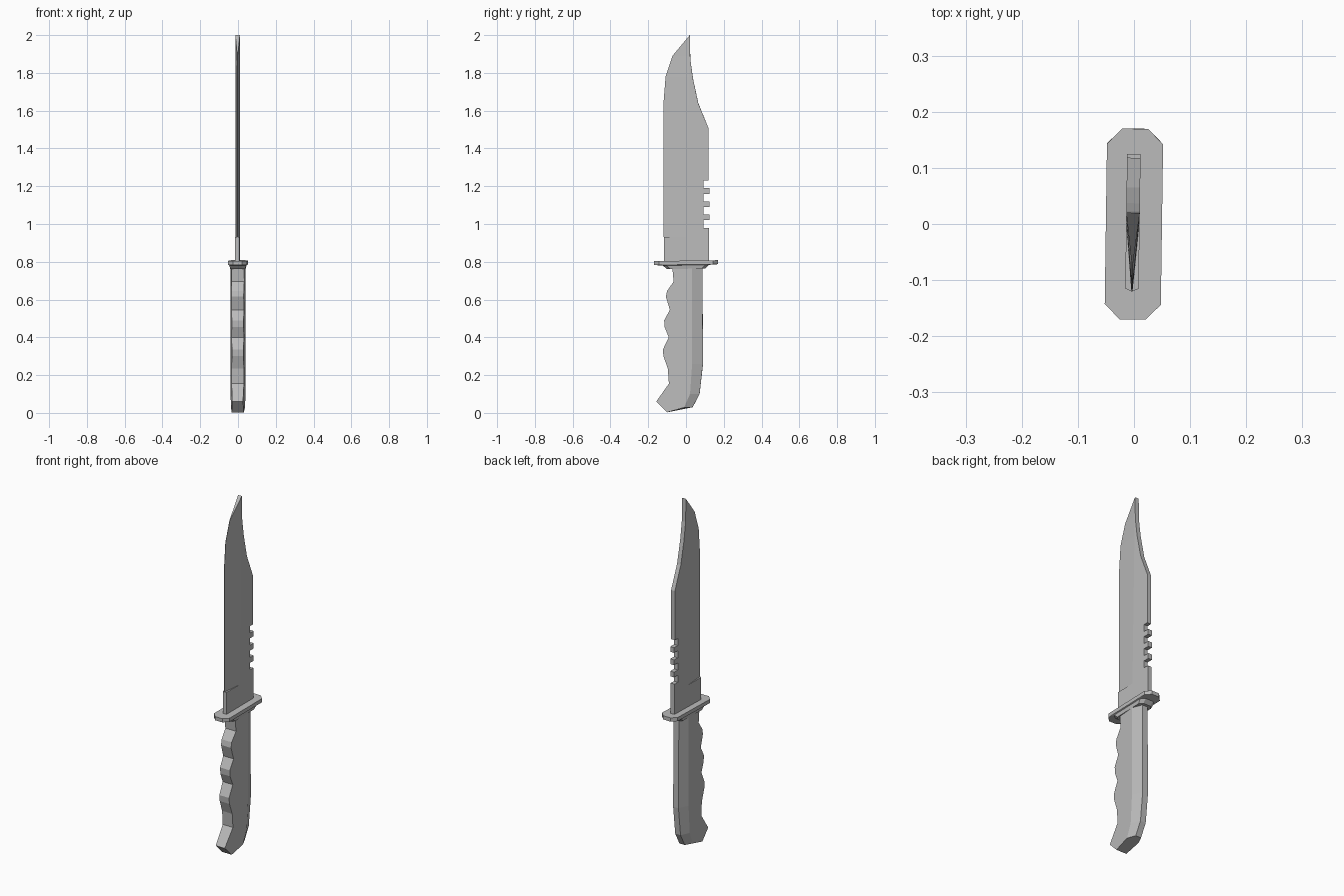
import bpy, bmesh

if "Cube" in bpy.data.objects:
    bpy.data.objects.remove(bpy.data.objects["Cube"], do_unlink=True)

steel = bpy.data.materials.new("plain grey")
steel.use_nodes = True
GREY = (0.5, 0.5, 0.5, 1)
steel.diffuse_color = GREY
steel.node_tree.nodes["Principled BSDF"].inputs["Base Color"].default_value = GREY

TWIST = 0.014


def add_face(bm, pts):
    pts = [p for i, p in enumerate(pts) if p not in pts[:i]]
    if len(pts) > 2:
        bm.faces.new([bm.verts.new(p) for p in pts])


def flip(p):
    return (-p[0], p[1], p[2])


def both_sides(bm, pts):
    add_face(bm, pts)
    add_face(bm, [flip(p) for p in reversed(pts)])


def strip(bm, a, b):
    """Quads between two rows of points, on both sides."""
    for i in range(len(a) - 1):
        both_sides(bm, [a[i], a[i + 1], b[i + 1], b[i]])


def across(bm, row):
    """Quads joining a row to its mirror image."""
    for p, q in zip(row, row[1:]):
        add_face(bm, [p, q, flip(q), flip(p)])


def finish(bm, name):
    bmesh.ops.remove_doubles(bm, verts=bm.verts, dist=0.0001)
    bmesh.ops.recalc_face_normals(bm, faces=bm.faces)
    mesh = bpy.data.meshes.new(name)
    bm.to_mesh(mesh)
    bm.free()
    mesh.materials.append(steel)
    obj = bpy.data.objects.new(name, mesh)
    bpy.context.collection.objects.link(obj)
    obj.rotation_euler.z = -TWIST
    return obj


# Blade: flat spine half with saw notches, and a ground bevel to the edge
T = 0.012
HEEL = 0.93
edge = [(-0.12, HEEL), (-0.12, 1.63), (-0.108, 1.78), (-0.072, 1.89), (0.02, 2.0)]
grind = [(0.02 * (z - HEEL) / (2 - HEEL), z) for _, z in edge]
spine = [(0.122, 0.79), (0.122, 0.98)]
for k in range(3):
    z = 0.98 + 0.07 * k
    spine += [(0.092, z), (0.092, z + 0.04), (0.125, z + 0.04), (0.125, z + 0.07)]
spine += [(0.092, 1.19), (0.092, 1.23), (0.118, 1.23), (0.118, 1.51), (0.065, 1.64),
          (0.037, 1.77), (0.023, 1.87), (0.02, 2.0)]
ricasso = [(-0.115, HEEL), (-0.115, 0.79)]

bm = bmesh.new()
side = lambda row, x: [(x, y, z) for y, z in row]
both_sides(bm, side(spine + grind[-2::-1] + ricasso, T))
edge3 = side(edge[:-1], 0.001) + [(T, 0.02, 2.0)]
strip(bm, edge3, side(grind, T))
across(bm, edge3)
across(bm, side(ricasso + spine, T))
heel = [(T, 0, HEEL), (T, -0.115, HEEL), (0.001, -0.12, HEEL)]
add_face(bm, heel + [flip(p) for p in reversed(heel)])
blade = finish(bm, "blade")
blade.location.x = -0.002

# Guard: cut-corner plate with a tapered collar beneath
bm = bmesh.new()


def octagon(x, y, cut, z):
    half = [(x - cut, -y), (x, cut - y), (x, y - cut), (x - cut, y)]
    return [(a, b, z) for a, b in half] + [(-a, b, z) for a, b in reversed(half)]


rings = [octagon(0.05, 0.17, 0.027, 0.806), octagon(0.05, 0.17, 0.027, 0.785),
         octagon(0.044, 0.122, 0.02, 0.782), octagon(0.04, 0.102, 0.018, 0.763)]
for a, b in zip(rings, rings[1:]):
    for i in range(8):
        j = (i + 1) % 8
        add_face(bm, [a[i], a[j], b[j], b[i]])
add_face(bm, rings[0])
add_face(bm, rings[-1])
guard = finish(bm, "guard")
guard.rotation_euler.x = TWIST
guard.location.y = 0.011

# Handle: finger grooves in front, chamfered back, hooked butt
grip = [(-0.072, 0.77), (-0.065, 0.695), (-0.1, 0.645), (-0.106, 0.615), (-0.085, 0.545),
        (-0.115, 0.49), (-0.113, 0.455), (-0.091, 0.4), (-0.122, 0.335), (-0.119, 0.3),
        (-0.096, 0.235), (-0.09, 0.155), (-0.157, 0.06), (-0.1, 0.003)]
ridge = [(0.033, 0.77), (0.033, 0.26), (0.022, 0.1), (-0.01, 0.028)]
back = [(0.087, 0.77), (0.09, 0.26), (0.072, 0.1), (0.035, 0.03)]


def cheek(row):
    return [(0.04 - 0.06 * (0.033 - y), y, z) for y, z in row]


bm = bmesh.new()
grip3, ridge3, back3 = cheek(grip), cheek(ridge), side(back, 0.017)
both_sides(bm, grip3 + ridge3[::-1])
strip(bm, ridge3, back3)
across(bm, grip3)
across(bm, back3)
for i in (0, -1):
    cap = [grip3[i], ridge3[i], back3[i]]
    add_face(bm, cap + [flip(p) for p in reversed(cap)])
finish(bm, "handle")
